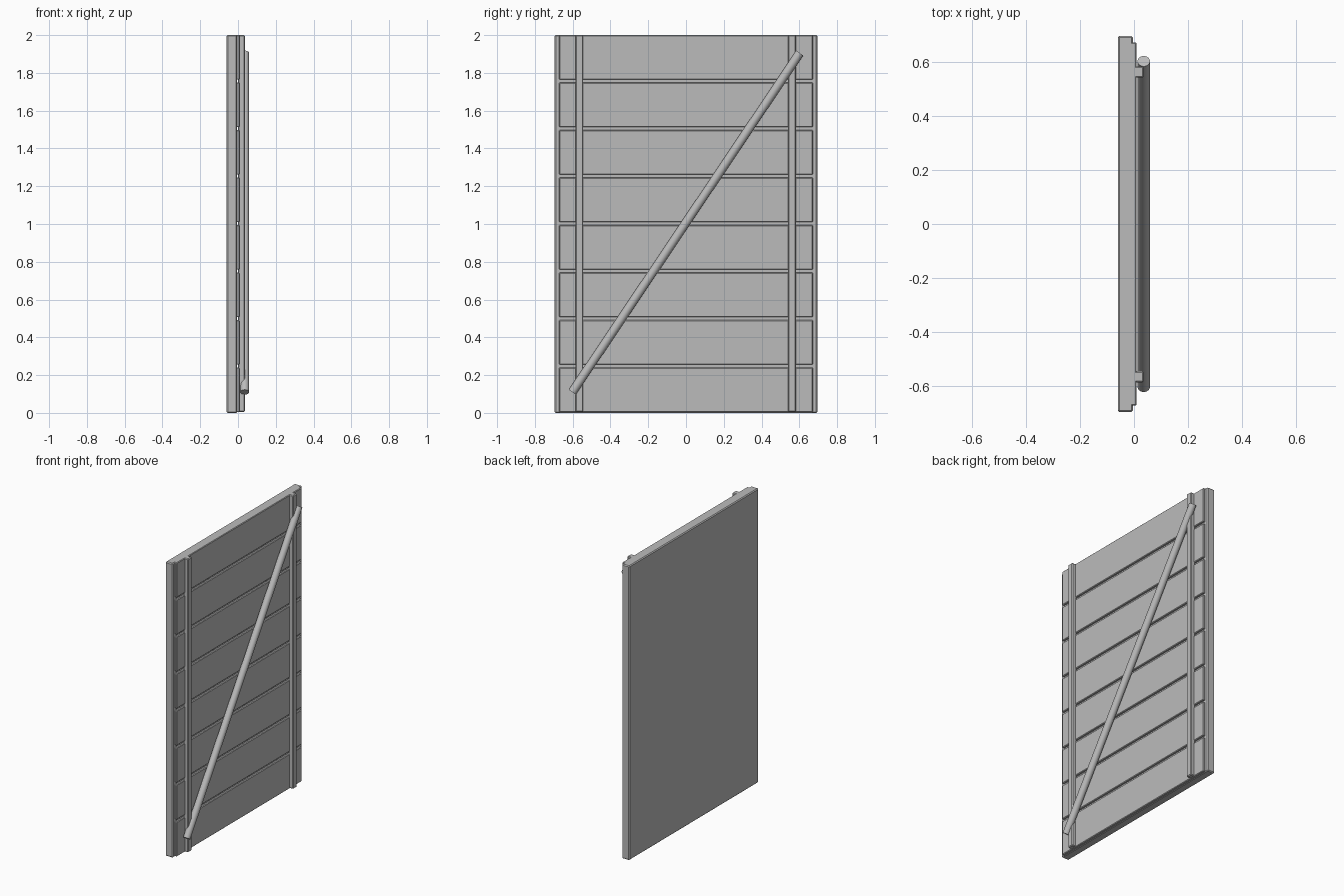
import bpy
from mathutils import Vector

cube = bpy.data.objects.get("Cube")
if cube:
    bpy.data.objects.remove(cube, do_unlink=True)

grey = bpy.data.materials.new("plain_grey")
grey.use_nodes = True
colour = (0.5, 0.5, 0.5, 1)
grey.diffuse_color = colour
grey.node_tree.nodes["Principled BSDF"].inputs["Base Color"].default_value = colour


def box(name, low, high, bevel):
    """Bevelled box between two opposite corners."""
    low, high = Vector(low), Vector(high)
    bpy.ops.mesh.primitive_cube_add(size=1, location=(low + high) / 2)
    obj = bpy.context.object
    obj.name = name
    obj.scale = high - low
    bpy.ops.object.transform_apply(location=False, rotation=False, scale=True)
    obj.data.materials.append(grey)
    mod = obj.modifiers.new("edge_bevel", "BEVEL")
    mod.width = bevel
    mod.segments = 1
    return obj


# Backing slab
box("back_panel", (-0.06, -0.695, 0), (-0.004, 0.695, 2), 0.006)

# Horizontal planks with narrow gaps
plank_count, pitch, height = 8, 0.2515, 0.236
for i in range(plank_count):
    top = 2 - i * pitch
    box(f"plank_{i + 1}", (-0.02, -0.672, top - height), (0.01, 0.672, top), 0.004)

# Two upright battens
for side, y in (("front", -0.565), ("back", 0.562)):
    box(f"{side}_batten", (0, y - 0.021, 0.006), (0.036, y + 0.021, 2), 0.005)

# Round diagonal brace
start, end = Vector((0.036, -0.602, 0.11)), Vector((0.036, 0.602, 1.905))
axis = end - start
bpy.ops.mesh.primitive_cylinder_add(vertices=24, radius=0.023, depth=axis.length,
                                    location=(start + end) / 2)
brace = bpy.context.object
brace.name = "diagonal_brace"
brace.rotation_euler = axis.to_track_quat("Z", "Y").to_euler()
brace.data.materials.append(grey)
bpy.ops.object.shade_smooth_by_angle()
